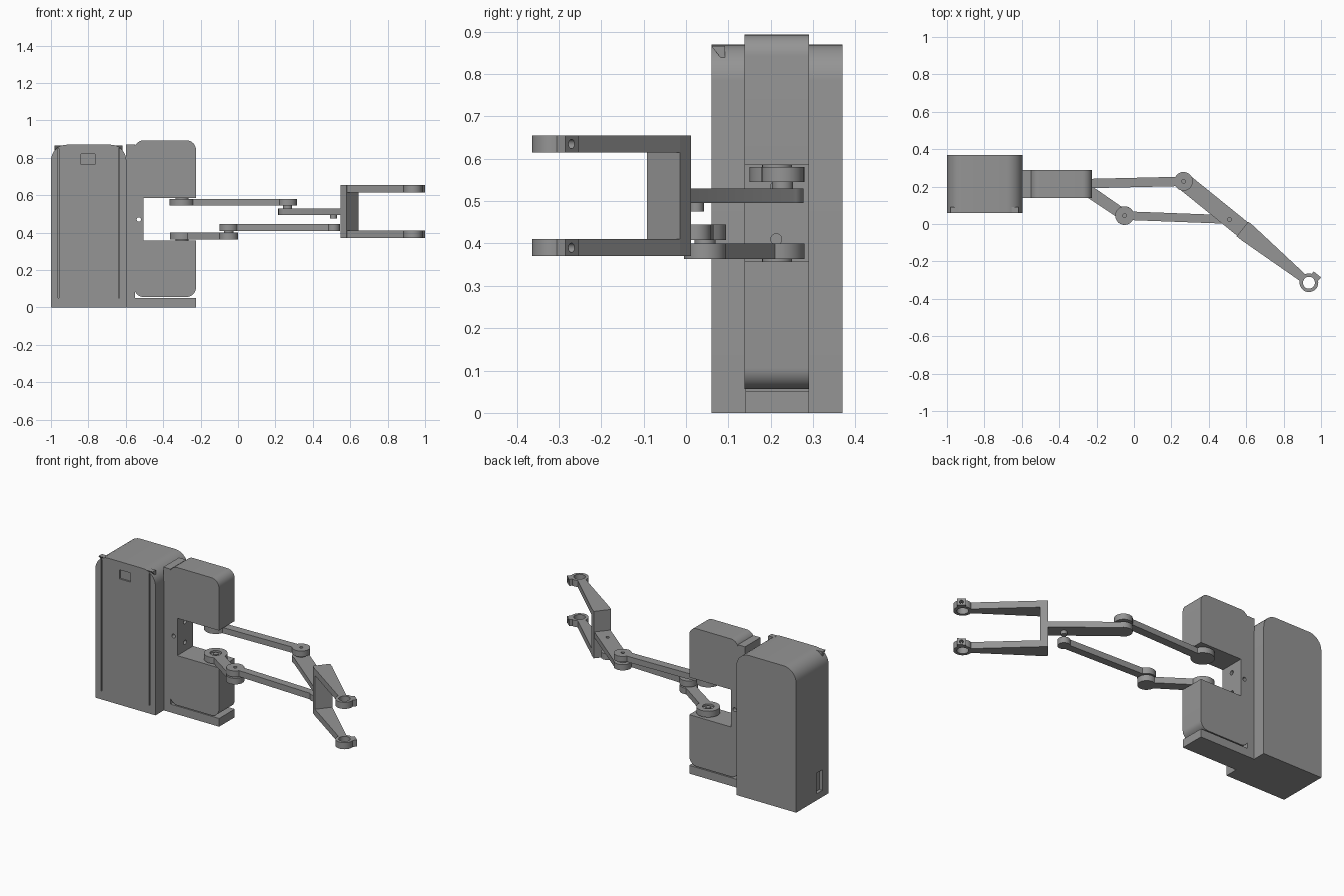
import bpy, bmesh, math
from mathutils import Vector

if "Cube" in bpy.data.objects:
    bpy.data.objects.remove(bpy.data.objects["Cube"])

grey = bpy.data.materials.new("mid grey")
grey.diffuse_color = (0.3, 0.3, 0.3, 1)
grey.use_nodes = True
grey.node_tree.nodes["Principled BSDF"].inputs["Base Color"].default_value = grey.diffuse_color


def prism(name, pts, a, b, axis="z"):
    """Extrude a flat outline from a to b along an axis."""
    place = {"z": lambda p, h: (p[0], p[1], h),
             "y": lambda p, h: (p[0], h, p[1]),
             "x": lambda p, h: (h, p[0], p[1])}[axis]
    bm = bmesh.new()
    low = [bm.verts.new(place(p, a)) for p in pts]
    high = [bm.verts.new(place(p, b)) for p in pts]
    n = len(pts)
    bm.faces.new(low)
    bm.faces.new(high)
    for i in range(n):
        j = (i + 1) % n
        bm.faces.new((low[i], low[j], high[j], high[i]))
    bmesh.ops.recalc_face_normals(bm, faces=bm.faces)
    me = bpy.data.meshes.new(name)
    bm.to_mesh(me)
    bm.free()
    me.materials.append(grey)
    ob = bpy.data.objects.new(name, me)
    bpy.context.collection.objects.link(ob)
    return ob


def box(name, x0, x1, y0, y1, z0, z1):
    return prism(name, [(x0, y0), (x1, y0), (x1, y1), (x0, y1)], z0, z1)


def circle(c, r, n=32):
    return [(c[0] + r * math.cos(2 * math.pi * i / n),
             c[1] + r * math.sin(2 * math.pi * i / n)) for i in range(n)]


def disc(name, c, r, a, b, axis="z"):
    return prism(name, circle(c, r), a, b, axis)


def fillet(corners, n=8):
    """Round right-angled corners given as (x, y, radius)."""
    out = []
    for i, (x, y, r) in enumerate(corners):
        p = Vector((x, y))
        if r == 0:
            out.append(p)
            continue
        u = (Vector(corners[i - 1][:2]) - p).normalized()
        v = (Vector(corners[(i + 1) % len(corners)][:2]) - p).normalized()
        for k in range(n + 1):
            t = math.pi / 2 * k / n
            out.append(p + r * (u + v) - r * (v * math.cos(t) + u * math.sin(t)))
    return out


def link(name, p, q, rp, rq, wp, wq, z0, z1, n=20):
    """Bar with a round boss at each end (rq = 0 leaves a flat end)."""
    p, q = Vector(p), Vector(q)
    d = (q - p).normalized()
    s = Vector((-d.y, d.x))
    pts = []
    a = math.asin(min(1, wp / rp))
    for k in range(n + 1):
        t = a + (2 * math.pi - 2 * a) * k / n
        pts.append(p + rp * (d * math.cos(t) + s * math.sin(t)))
    if rq:
        a = math.asin(min(1, wq / rq))
        for k in range(n + 1):
            t = -(math.pi - a) + (2 * math.pi - 2 * a) * k / n
            pts.append(q + rq * (d * math.cos(t) + s * math.sin(t)))
    else:
        pts += [q - wq * s, q + wq * s]
    return prism(name, pts, z0, z1)


def boolean(ob, others, op="DIFFERENCE"):
    for c in others:
        m = ob.modifiers.new("cut", "BOOLEAN")
        m.operation, m.solver, m.object = op, "EXACT", c
        bpy.context.view_layer.objects.active = ob
        bpy.ops.object.modifier_apply(modifier=m.name)
        bpy.data.objects.remove(c)


# Tall housing with rounded top, front grooves, display recess and side slot
X0, X1, Y0, Y1 = -1.0, -0.597, 0.06, 0.37
body = prism("housing", fillet([(X0, 0, 0), (X1, 0, 0), (X1, 0.87, 0.085), (X0, 0.87, 0.085)]),
             Y0, Y1, "y")
boolean(body, [box("groove", x - 0.003, x + 0.003, 0.05, 0.07, 0.05, 0.85) for x in (-0.96, -0.637)]
        + [box("display", -0.84, -0.765, 0.05, 0.07, 0.765, 0.82),
           box("slot", -1.05, -0.98, 0.12, 0.175, 0.04, 0.165)])
for side, x in (("left", -0.98), ("right", -0.655)):
    prism(side + "_corner_wedge", [(0.06, 0.866), (0.092, 0.866), (0.092, 0.826)], x, x + 0.038, "x")

# Neck, foot and C-shaped drive block
box("neck", -0.6, -0.552, 0.14, 0.29, 0, 0.87)
box("foot", -0.6, -0.225, 0.14, 0.29, 0, 0.05)
block = prism("drive_block", fillet([
    (-0.555, 0.056, 0.05), (-0.225, 0.056, 0.05), (-0.225, 0.358, 0), (-0.505, 0.358, 0),
    (-0.505, 0.585, 0), (-0.225, 0.585, 0), (-0.225, 0.893, 0.05), (-0.555, 0.893, 0.05)]),
    0.138, 0.29, "y")
boolean(block, [disc("pin_hole", (-0.53, 0.47), 0.012, 0.1, 0.33, "y")]
        + [disc("wall_hole", (0.213, z), 0.013, -0.53, -0.49, "x") for z in (0.41, 0.535)])

# Joint positions in plan
shoulder, elbow_up, elbow_low, wrist = (-0.3, 0.215), (0.265, 0.228), (-0.05, 0.045), (0.51, 0.024)

# Upper and lower proximal arms
upper = link("upper_arm", shoulder, elbow_up, 0.065, 0.05, 0.025, 0.025, 0.545, 0.58)
boolean(upper, [disc("hole", elbow_up, 0.01, 0.57, 0.6)])
lower = link("lower_arm", shoulder, elbow_low, 0.065, 0.05, 0.032, 0.03, 0.363, 0.4)
boolean(lower, [disc("recess", shoulder, 0.032, 0.388, 0.42)])
disc("lower_hub_pin", shoulder, 0.015, 0.38, 0.397)
disc("upper_hub", shoulder, 0.035, 0.575, 0.59)
disc("lower_hub", shoulder, 0.035, 0.352, 0.37)

# Washers between links
disc("upper_elbow_washer", elbow_up, 0.025, 0.525, 0.55)
disc("lower_elbow_washer", elbow_low, 0.025, 0.395, 0.412)
disc("wrist_pin", wrist, 0.018, 0.475, 0.5)

# Lower connecting rod
rod = link("connecting_rod", elbow_low, wrist, 0.05, 0.035, 0.023, 0.023, 0.408, 0.445)
boolean(rod, [disc("hole", elbow_low, 0.01, 0.43, 0.46)])

# Distal arm and fork, laid out along the arm direction
E = Vector(elbow_up)
D = Vector((0.778, -0.629)).normalized()
N = Vector((-D.y, D.x))


def along(s, t):
    return E + D * s + N * t


distal = link("distal_arm", elbow_up, along(0.41, 0), 0.05, 0, 0.046, 0.046, 0.495, 0.53)
boolean(distal, [disc("hole", wrist, 0.01, 0.515, 0.55)])
prism("fork_plate", [along(0.405, -0.05), along(0.447, -0.05), along(0.447, 0.05), along(0.405, 0.05)],
      0.37, 0.655)

# Fork prongs ending in clamp rings with a drilled tab
ring_s = 0.862
for label, z0, z1 in (("lower", 0.37, 0.41), ("upper", 0.615, 0.655)):
    prong = prism(label + "_prong", [along(0.44, -0.05), along(0.83, -0.022),
                                     along(0.83, 0.022), along(0.44, 0.05)], z0, z1)
    ring = disc("ring", along(ring_s, 0), 0.05, z0, z1)
    tab = prism("tab", [along(ring_s - 0.018, 0.02), along(ring_s + 0.032, 0.02),
                        along(ring_s + 0.032, 0.063), along(ring_s - 0.018, 0.063)], z0, z1)
    boolean(prong, [ring, tab], "UNION")
    bore = disc("bore", along(ring_s, 0), 0.032, z0 - 0.02, z1 + 0.02)
    # Screw hole through the tab, turned to point across the arm
    screw = disc("screw", (0, 0), 0.011, 0, 0.08)
    screw.rotation_euler = Vector((N.x, N.y, 0)).to_track_quat("Z", "Y").to_euler()
    c = along(ring_s + 0.008, 0.01)
    screw.location = (c.x, c.y, (z0 + z1) / 2)
    bpy.context.view_layer.update()
    boolean(prong, [bore, screw])

# Smooth the rounded surfaces, keep edges crisp
for ob in bpy.context.scene.objects:
    ob.select_set(True)
    bpy.context.view_layer.objects.active = ob
bpy.ops.object.shade_smooth_by_angle(angle=math.radians(30))
